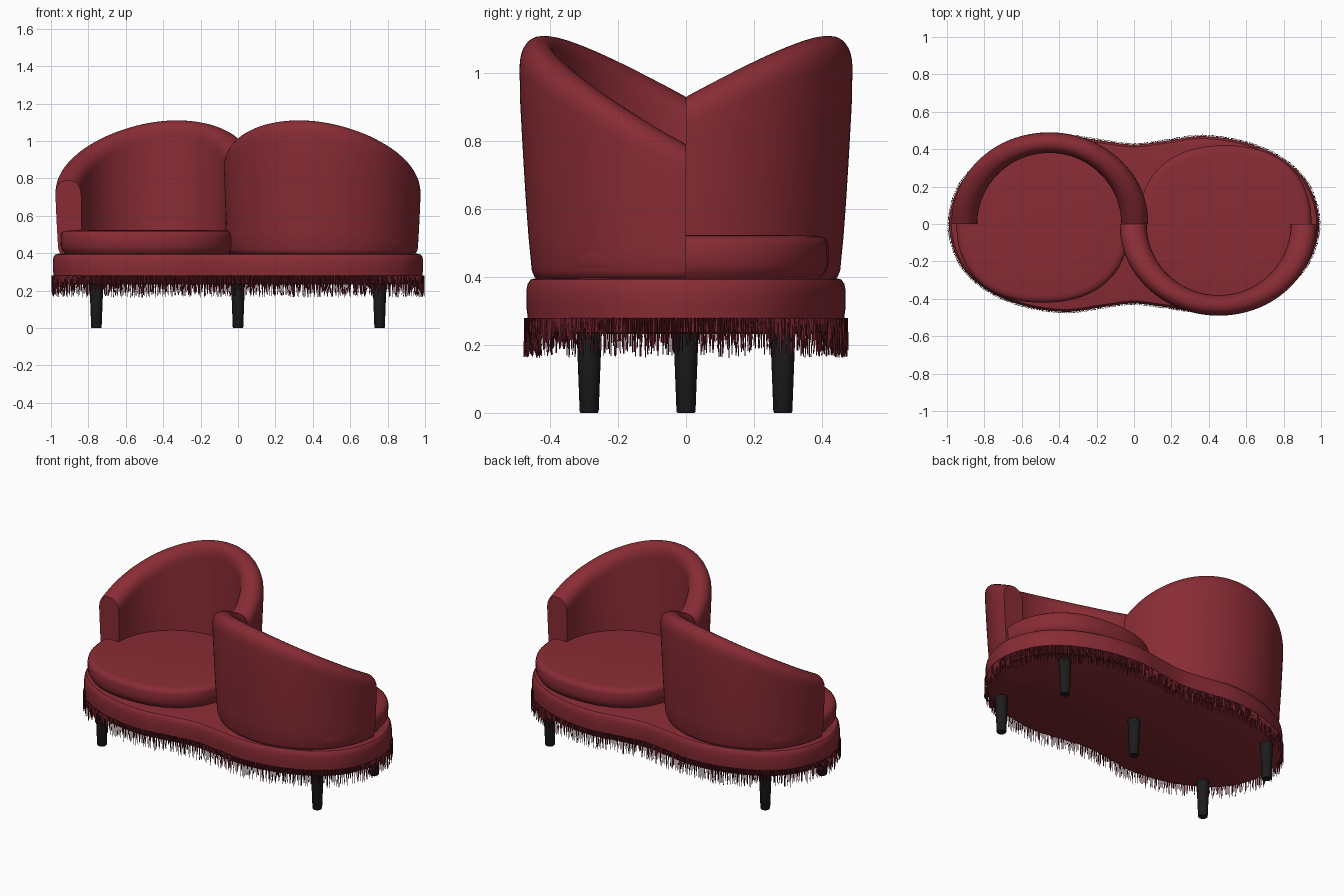
import bpy, bmesh, math, random
from mathutils import Vector

if "Cube" in bpy.data.objects:
    bpy.data.objects.remove(bpy.data.objects["Cube"])

random.seed(4)


def material(name, color):
    m = bpy.data.materials.new(name)
    m.diffuse_color = color
    m.use_nodes = True
    m.node_tree.nodes["Principled BSDF"].inputs["Base Color"].default_value = m.diffuse_color
    return m


RED = material("red_velvet", (0.25, 0.025, 0.035, 1))
DARK = material("dark_wood", (0.012, 0.012, 0.013, 1))
FRINGE = material("fringe_thread", (0.12, 0.012, 0.018, 1))


def finish(bm, name, mat, angle=40):
    bmesh.ops.recalc_face_normals(bm, faces=bm.faces)
    me = bpy.data.meshes.new(name)
    bm.to_mesh(me)
    bm.free()
    me.materials.append(mat)
    ob = bpy.data.objects.new(name, me)
    bpy.context.collection.objects.link(ob)
    bpy.ops.object.select_all(action='DESELECT')
    ob.select_set(True)
    bpy.context.view_layer.objects.active = ob
    bpy.ops.object.shade_smooth_by_angle(angle=math.radians(angle))
    return ob


def loft(name, rings, mat, angle=40):
    """Skin closed rings of equal length and cap both ends."""
    bm = bmesh.new()
    vs = [[bm.verts.new(p) for p in r] for r in rings]
    n = len(rings[0])
    for a, b in zip(vs, vs[1:]):
        for i in range(n):
            j = (i + 1) % n
            bm.faces.new((a[i], a[j], b[j], b[i]))
    bm.faces.new(vs[0])
    bm.faces.new(vs[-1])
    return finish(bm, name, mat, angle)


def turned_copy(ob, name):
    """The second half of the sofa is the first turned half a circle."""
    c = ob.copy()
    c.name = name
    c.rotation_euler.z = math.pi
    bpy.context.collection.objects.link(c)


def closed_spline(pts, steps):
    """Periodic Catmull-Rom curve."""
    out, n = [], len(pts)
    for i in range(n):
        p0, p1, p2, p3 = (pts[(i + k - 1) % n] for k in range(4))
        for s in range(steps):
            t = s / steps
            out.append(0.5 * (2 * p1 + (p2 - p0) * t + (2 * p0 - 5 * p1 + 4 * p2 - p3) * t * t
                              + (3 * p1 - p0 - 3 * p2 + p3) * t ** 3))
    return out


def offset(pts, d, z):
    """Grow a counter-clockwise outline by d and place it at z."""
    res = []
    for i, p in enumerate(pts):
        t = (pts[(i + 1) % len(pts)] - pts[i - 1]).normalized()
        res.append(Vector((p.x + t.y * d, p.y - t.x * d, z)))
    return res


# Base: peanut outline, one quarter mirrored to four
quarter = [(0.99, 0), (0.935, 0.205), (0.8, 0.345), (0.6, 0.435), (0.37, 0.47), (0.17, 0.445), (0, 0.425)]
half = quarter + [(-x, y) for x, y in quarter[-2::-1]]
full = half + [(x, -y) for x, y in half[-2:0:-1]]
outline = closed_spline([Vector(p) for p in full], 6)
profile = [(-0.02, 0.232), (-0.008, 0.238), (-0.004, 0.28), (-0.004, 0.285), (0, 0.31), (0, 0.36),
           (-0.004, 0.38), (-0.013, 0.393), (-0.03, 0.397)]
loft("base", [offset(outline, d, z) for d, z in profile], RED)

# Fringe: thin hanging threads along the base edge
bm = bmesh.new()
edge = offset(outline, 0.004, 0.28)
n = len(edge)
lengths = [(edge[(i + 1) % n] - edge[i]).length for i in range(n)]
for i in range(n):
    a, b = edge[i], edge[(i + 1) % n]
    t = (b - a).normalized()
    out = Vector((t.y, -t.x, 0))
    count = round(lengths[i] / 0.0048)
    for k in range(count):
        p = a.lerp(b, (k + random.random()) / count)
        drop = random.uniform(0.055, 0.118)
        sway = t * random.uniform(-.006, .006) + out * random.uniform(-.006, .003)
        w = 0.002
        tri = [t * w, -t * w, out * w * 1.4]
        top = [bm.verts.new(p + q) for q in tri]
        low = [bm.verts.new(p + q * 0.8 + sway - Vector((0, 0, drop))) for q in tri]
        for j in range(3):
            bm.faces.new((top[j], top[(j + 1) % 3], low[(j + 1) % 3], low[j]))
        bm.faces.new(top)
        bm.faces.new(low)
finish(bm, "fringe", FRINGE)

# Seat cushions: soft superellipse pads
def pad(inset, z):
    ring = []
    for i in range(72):
        a = 2 * math.pi * i / 72
        c, s = math.cos(a), math.sin(a)
        f = lambda v: math.copysign(abs(v) ** (2 / 2.3), v)
        ring.append((-0.487 + (0.462 - inset) * f(c), (0.42 - inset) * f(s), z))
    return ring


pad_profile = [(0.03, 0.39), (0.012, 0.412), (0.002, 0.43), (0, 0.46), (0, 0.49), (0.005, 0.508),
               (0.018, 0.518), (0.04, 0.522), (0.2, 0.524)]
cushion = loft("left_cushion", [pad(d, z) for d, z in pad_profile], RED)
turned_copy(cushion, "right_cushion")

# Curved backs: a wall with rounded rim, its height following a tilted plane
def back_section(t):
    c, s = math.cos(t), math.sin(t)
    top = 0.86 + 0.07 * c + 0.24 * s

    def point(f, z):
        h = min(1, max(0, (z - 0.4) / 0.55)) ** 0.7
        ax = 0.385 + f * (0.12 + 0.027 * h)
        ay = 0.38 + f * (0.07 + 0.04 * h)
        return (-0.453 + ax * c, ay * s, z)

    rim = 0.085
    pts = [(0, 0.395), (0.85, 0.395), (0.95, 0.402), (1, 0.42)]
    pts += [(1, 0.42 + (top - rim - 0.42) * k / 6) for k in range(1, 6)]
    for k in range(15):
        a = math.pi * k / 14
        pts.append((0.5 + 0.5 * math.copysign(abs(math.cos(a)) ** 0.9, math.cos(a)),
                    top - rim + rim * math.sin(a) ** 0.9 if 0 < k < 14 else top - rim))
    return [point(f, z) for f, z in pts]


back = loft("left_back", [back_section(math.pi * i / 64) for i in range(65)], RED)
turned_copy(back, "right_back")

# Legs: tapered round posts at the corners and the centre
for i, (x, y) in enumerate([(0, 0)] + [(sx * 0.757, sy * 0.285) for sx in (-1, 1) for sy in (-1, 1)]):
    rings = [[(x + r * math.cos(a * math.pi / 12), y + r * math.sin(a * math.pi / 12), z) for a in range(24)]
             for r, z in [(0.025, 0), (0.028, 0.004), (0.037, 0.24)]]
    loft("centre_leg" if i == 0 else f"corner_leg_{i}", rings, DARK)
